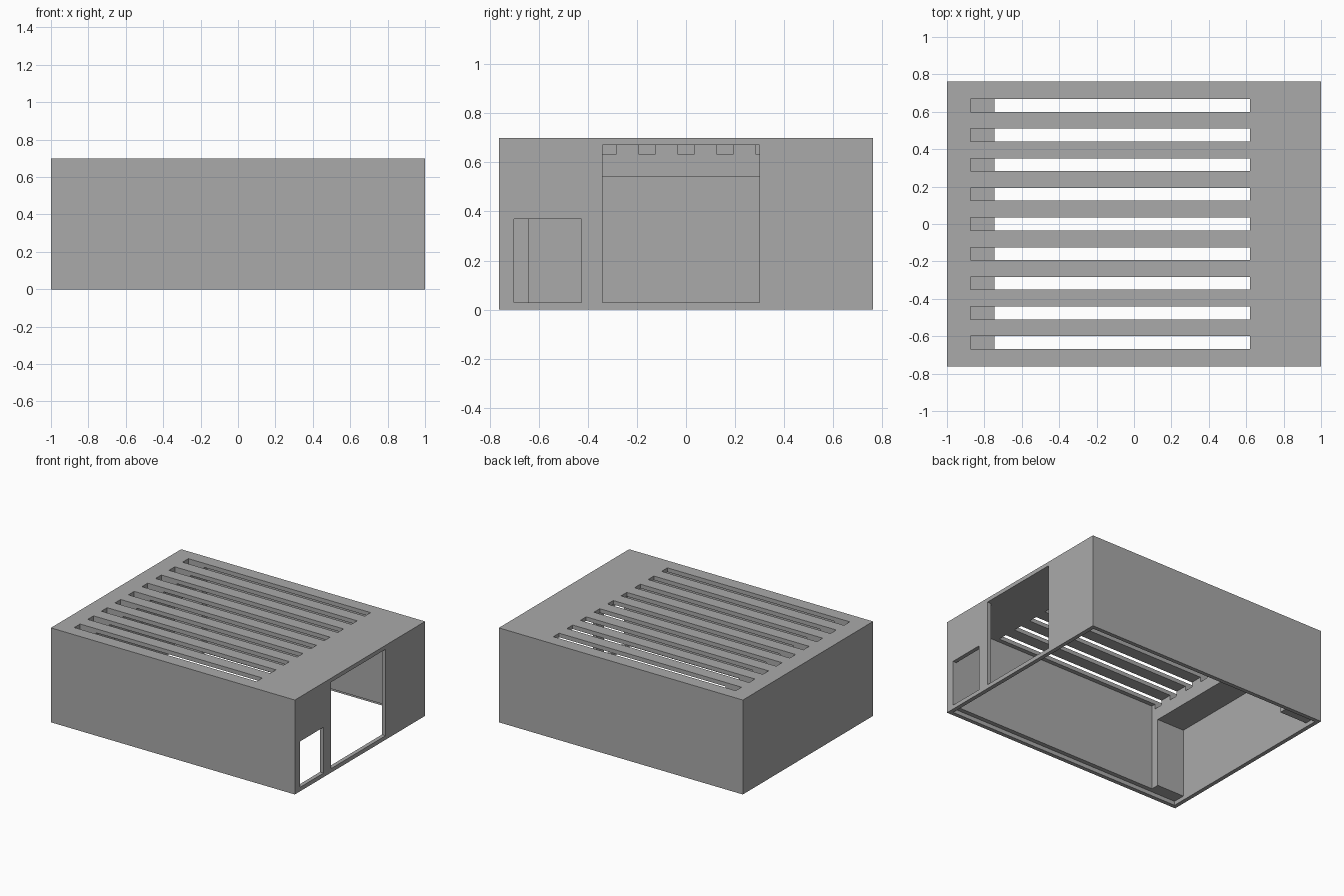
import bpy
import bmesh

cube = bpy.data.objects.get("Cube")
if cube:
    bpy.data.objects.remove(cube, do_unlink=True)

# Single plain grey
grey = bpy.data.materials.new("plain grey")
grey.use_nodes = True
COLOUR = (0.4, 0.4, 0.4, 1)
grey.diffuse_color = COLOUR
grey.node_tree.nodes["Principled BSDF"].inputs["Base Color"].default_value = COLOUR

HALF_Y = 0.7625
HEIGHT = 0.70
WALL = 0.03
BELOW = -0.1


def box(name, x, y, z):
    """Box object spanning the given (low, high) ranges."""
    bm = bmesh.new()
    bmesh.ops.create_cube(bm, size=1)
    for v in bm.verts:
        v.co = [r[1] if c > 0 else r[0] for c, r in zip(v.co, (x, y, z))]
    mesh = bpy.data.meshes.new(name)
    bm.to_mesh(mesh)
    bm.free()
    mesh.materials.append(grey)
    obj = bpy.data.objects.new(name, mesh)
    bpy.context.scene.collection.objects.link(obj)
    return obj


# Solid block of the building
shell = box("building_shell", (-1, 1), (-HALF_Y, HALF_Y), (0, HEIGHT))

inner_x = 1 - WALL
inner_y = HALF_Y - WALL
ceiling = HEIGHT - WALL

cutters = [
    # Main room, open underneath
    box("room_cutter", (-0.745, inner_x), (-0.70, 0.70), (BELOW, ceiling)),
    # Low alcove in the thick end wall
    box("alcove_cutter", (-inner_x, -0.7), (-0.64, 0.64), (BELOW, 0.54)),
    # Shallow seat for a floor plate
    box("floor_seat_cutter", (-inner_x, inner_x), (-inner_y, inner_y), (BELOW, WALL)),
    # Small and large doorways
    box("small_door_cutter", (0.9, 1.1), (-0.70, -0.425), (WALL, 0.37)),
    box("large_door_cutter", (0.9, 1.1), (-0.34, 0.30), (WALL, ceiling)),
]

# Row of long roof slots
for i in range(-4, 5):
    y = i * 0.1585
    cutters.append(box("roof_slot_cutter", (-0.875, 0.62),
                       (y - 0.034, y + 0.034), (0.635, 0.8)))

for cutter in cutters:
    cutter.hide_render = True
    mod = shell.modifiers.new(cutter.name, "BOOLEAN")
    mod.operation = "DIFFERENCE"
    mod.solver = "EXACT"
    mod.object = cutter

# Bake the cuts and discard the cutters
graph = bpy.context.evaluated_depsgraph_get()
result = bpy.data.meshes.new_from_object(shell.evaluated_get(graph))
shell.modifiers.clear()
shell.data = result
for cutter in cutters:
    bpy.data.objects.remove(cutter, do_unlink=True)
